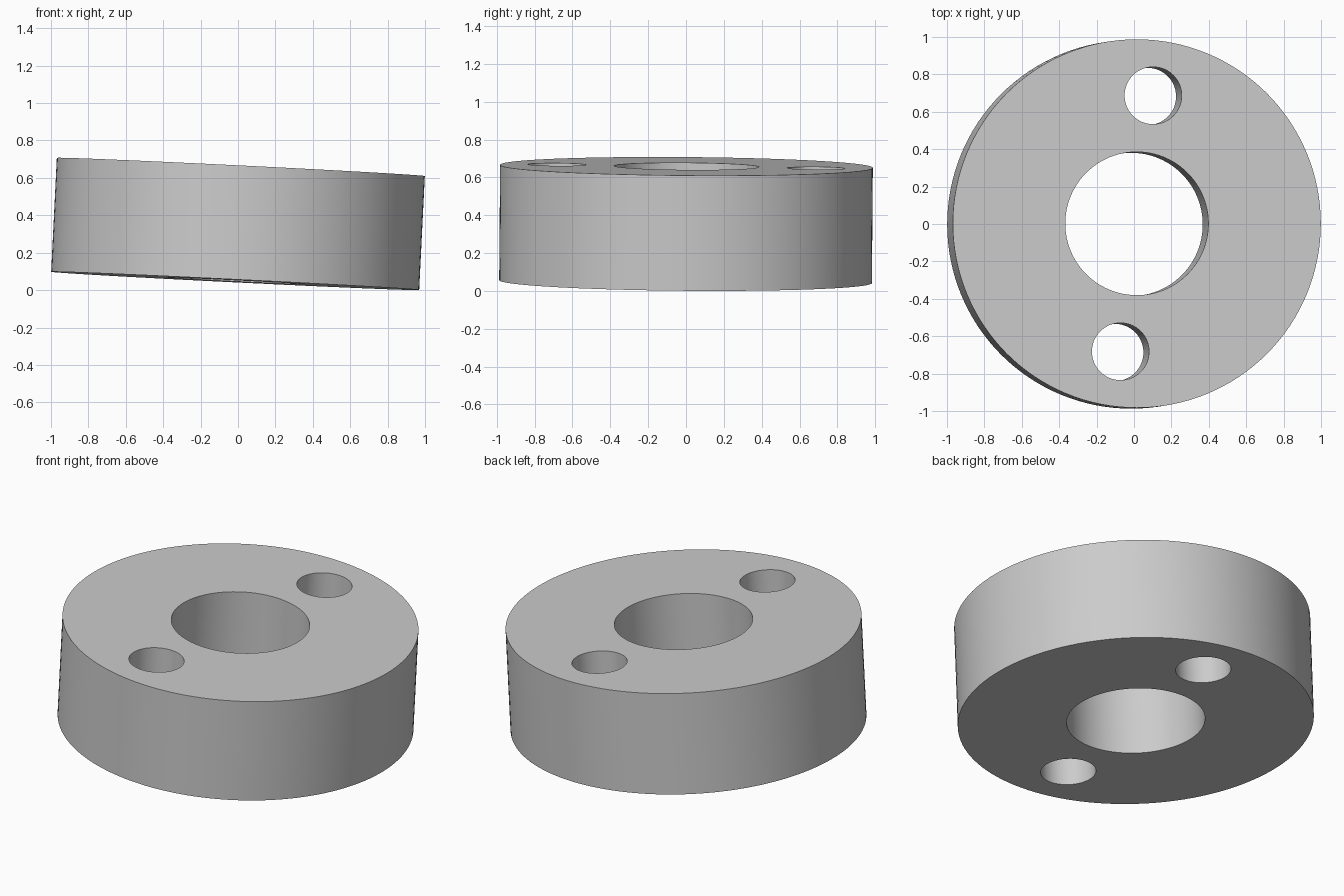
import bpy
import math
from mathutils import Euler

cube = bpy.data.objects.get("Cube")
if cube:
    bpy.data.objects.remove(cube, do_unlink=True)

RADIUS, THICKNESS = 0.985, 0.61
BORE_RADIUS = 0.383
PIN_RADIUS, PIN_DISTANCE = 0.153, 0.69
PIN_ANGLE = math.radians(82.7)

grey = bpy.data.materials.new("plain grey")
grey.use_nodes = True
colour = (0.6, 0.6, 0.6, 1)
grey.diffuse_color = colour
grey.node_tree.nodes["Principled BSDF"].inputs["Base Color"].default_value = colour


def cylinder(name, radius, depth, x=0, y=0, sides=96):
    bpy.ops.mesh.primitive_cylinder_add(
        vertices=sides, radius=radius, depth=depth, location=(x, y, 0))
    obj = bpy.context.object
    obj.name = name
    obj.data.materials.append(grey)
    return obj


def cut(target, cutter):
    cutter.hide_render = True
    mod = target.modifiers.new("hole", 'BOOLEAN')
    mod.operation = 'DIFFERENCE'
    mod.solver = 'EXACT'
    mod.object = cutter
    bpy.ops.object.select_all(action='DESELECT')
    target.select_set(True)
    bpy.context.view_layer.objects.active = target
    bpy.ops.object.modifier_apply(modifier=mod.name)
    bpy.data.objects.remove(cutter, do_unlink=True)


# Thick round disc
disc = cylinder("disc", RADIUS, THICKNESS, sides=128)

# Central bore
cut(disc, cylinder("bore_cutter", BORE_RADIUS, 2 * THICKNESS))

# Two opposite pin holes
for side in (1, -1):
    x = side * PIN_DISTANCE * math.cos(PIN_ANGLE)
    y = side * PIN_DISTANCE * math.sin(PIN_ANGLE)
    cut(disc, cylinder("pin_cutter", PIN_RADIUS, 2 * THICKNESS, x, y, 64))

bpy.ops.object.shade_smooth_by_angle(angle=math.radians(30))

# Slight tilt, resting on its lowest edge
disc.rotation_euler = Euler((-0.008, 0.0494, 0))
bpy.context.view_layer.update()
lowest = min((disc.matrix_world @ v.co).z for v in disc.data.vertices)
disc.location.z -= lowest
